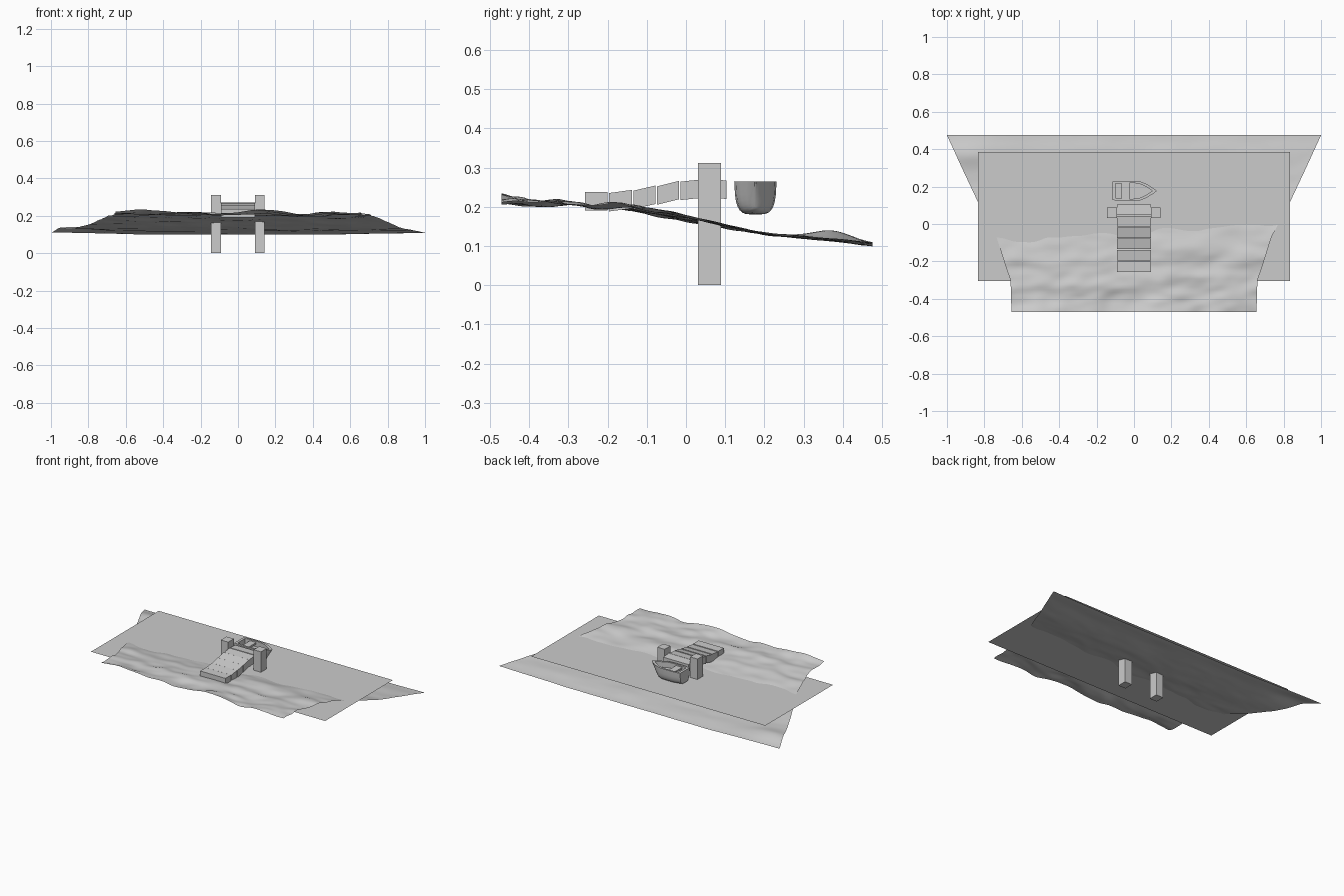
import bpy, bmesh, math
from mathutils import Vector, noise

if "Cube" in bpy.data.objects:
    bpy.data.objects.remove(bpy.data.objects["Cube"])

grey = bpy.data.materials.new("plain grey")
grey.diffuse_color = (0.6, 0.6, 0.6, 1)
grey.use_nodes = True
grey.node_tree.nodes["Principled BSDF"].inputs["Base Color"].default_value = grey.diffuse_color


def finish(name, bm, smooth=None, normals=True):
    if normals:
        bmesh.ops.recalc_face_normals(bm, faces=bm.faces)
    me = bpy.data.meshes.new(name)
    bm.to_mesh(me)
    bm.free()
    ob = bpy.data.objects.new(name, me)
    bpy.context.collection.objects.link(ob)
    me.materials.append(grey)
    if smooth is not None:
        bpy.ops.object.select_all(action='DESELECT')
        ob.select_set(True)
        bpy.context.view_layer.objects.active = ob
        bpy.ops.object.shade_smooth_by_angle(angle=math.radians(smooth))
    return ob


def lerp_table(table, t):
    if t <= table[0][0]:
        return table[0][1]
    for (a, va), (b, vb) in zip(table, table[1:]):
        if t <= b:
            return va + (vb - va) * (t - a) / (b - a)
    return table[-1][1]


def prism(name, profile, x0, x1):
    """Extrude a (y, z) profile along x."""
    bm = bmesh.new()
    face = bm.faces.new([bm.verts.new((x0, y, z)) for y, z in profile])
    ext = bmesh.ops.extrude_face_region(bm, geom=[face])
    verts = [v for v in ext["geom"] if isinstance(v, bmesh.types.BMVert)]
    bmesh.ops.translate(bm, verts=verts, vec=(x1 - x0, 0, 0))
    return finish(name, bm)


def box(name, x0, x1, y0, y1, z0, z1):
    return prism(name, [(y0, z0), (y1, z0), (y1, z1), (y0, z1)], x0, x1)


# beach: fan-shaped sheet sloping from dunes to the sea bed
WIDTH = [(-.47, .655), (-.3, .66), (-.23, .685), (-.07, .735),
         (.13, .84), (.3, .92), (.475, 1.0)]
SLOPE = [(-.47, .215), (-.35, .213), (-.2, .201), (-.1, .191), (0, .172),
         (.1, .149), (.2, .129), (.3, .119), (.38, .114), (.475, .098)]
ROUGH = [(-.47, .022), (-.28, .02), (-.12, .011), (.05, .007), (.475, .002)]


def ground(x, y):
    z = sum(lerp_table(SLOPE, y + d) for d in (-.03, 0, .03)) / 3
    p = Vector((x * 4 + y * 2.5, y * 9 - x * 1.5, 3.1))
    z += lerp_table(ROUGH, y) * (noise.noise(p) + .35 * noise.noise(p * 2.3))
    z += .011 * x * math.exp(-((y + .03) / .16) ** 2)             # right shore juts out
    z += .02 * math.exp(-((x + .88) / .15) ** 2 - ((y - .37) / .07) ** 2)
    z += .01 * max(0, abs(x) - .5) * max(0, y) * 4
    return z


NX, NY = 110, 64
bm = bmesh.new()
rows = []
for j in range(NY + 1):
    y = -.47 + .945 * j / NY
    w = lerp_table(WIDTH, y)
    rows.append([bm.verts.new((w * s, y, ground(w * s, y)))
                 for s in (2 * i / NX - 1 for i in range(NX + 1))])
for a, b in zip(rows, rows[1:]):
    for i in range(NX):
        bm.faces.new((a[i], a[i + 1], b[i + 1], b[i]))
finish("beach", bm, 60, normals=False)

# water sheet
bm = bmesh.new()
bm.faces.new([bm.verts.new((x, y, .18)) for x, y in
              ((-.835, -.305), (.835, -.305), (.835, .385), (-.835, .385))])
finish("water", bm, normals=False)

# jetty posts
for side, x in (("left", -.118), ("right", .116)):
    box(side + "_post", x - .026, x + .026, .031, .089, 0, .312)

# jetty planks, rising to the seaward end: (y0, top0, y1, top1)
PLANKS = [(-.257, .237, -.2, .237), (-.196, .235, -.138, .243),
          (-.134, .241, -.078, .254), (-.074, .252, -.018, .266),
          (-.014, .264, .043, .27), (.047, .271, .103, .267)]
for n, (y0, t0, y1, t1) in enumerate(PLANKS, 1):
    prism("plank_%d" % n, [(y0, t0 - .047), (y1, t1 - .047), (y1, t1), (y0, t0)], -.09, .09)

# boat hull: lofted U sections (x, half width, keel z, rake), bow towards +x
CY, N = .177, 14
STATIONS = [(-.116, .049, .186, 0), (-.06, .054, .181, 0), (0, .054, .18, 0),
            (.035, .05, .181, .006), (.065, .038, .184, .014),
            (.09, .023, .188, .024), (.108, .011, .193, .032), (.12, .002, .198, .04)]
bm = bmesh.new()
rings = []
for x, hw, keel, rake in STATIONS:
    ring = []
    for k in range(N + 1):
        a = math.pi * k / N
        c, d = math.cos(a), math.sin(a)
        depth = max(d, 0) ** .6 if 0 < k < N else 0
        ring.append(bm.verts.new((x - rake * depth,
                                  CY + math.copysign(abs(c) ** .5, c) * hw * (1 - .06 * depth),
                                  .264 - (.264 - keel) * depth)))
    rings.append(ring)
for a, b in zip(rings, rings[1:]):
    for k in range(N):
        bm.faces.new((a[k], a[k + 1], b[k + 1], b[k]))
bm.faces.new(rings[0])
bm.faces.new(rings[-1])
deck = bm.faces.new([r[0] for r in rings] + [r[-1] for r in reversed(rings)])
# hollow out the deck: rim, then cavity
for step in ("rim", "cavity"):
    ext = bmesh.ops.extrude_face_region(bm, geom=[deck])["geom"]
    bmesh.ops.delete(bm, geom=[deck], context='FACES_ONLY')
    deck = [g for g in ext if isinstance(g, bmesh.types.BMFace)][0]
    for v in deck.verts:
        if step == "rim":
            v.co.x = -.02 + (v.co.x + .02) * .83
            v.co.y = CY + (v.co.y - CY) * .78
        else:
            v.co.z -= .035
finish("boat_hull", bm, 35)

# boat bench
box("boat_bench", -.068, -.024, CY - .043, CY + .043, .245, .256)
